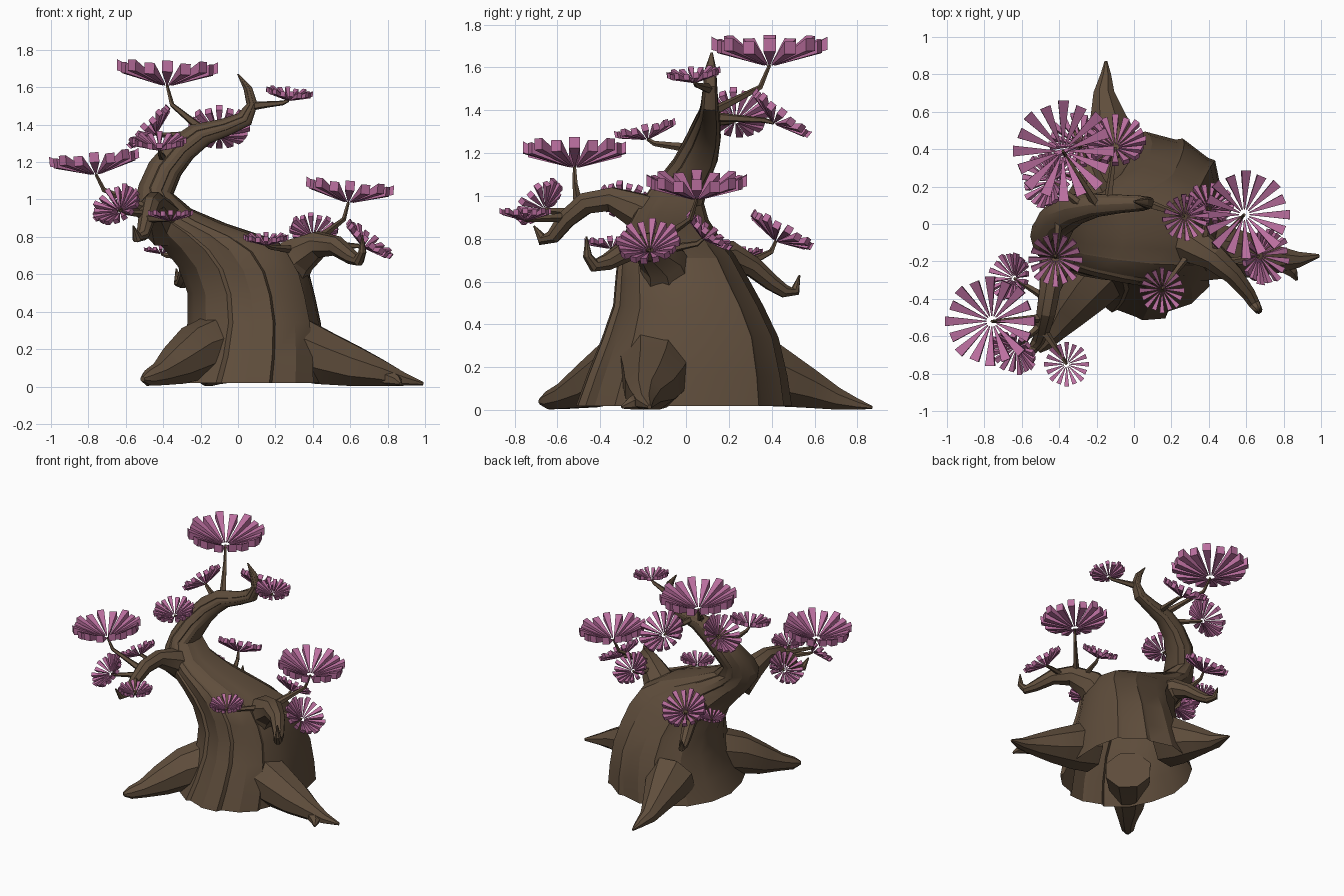
import bpy, bmesh, math
from mathutils import Vector, Matrix


def material(name, rgb):
    m = bpy.data.materials.new(name)
    m.diffuse_color = (*rgb, 1)
    return m


BARK = material("brown bark", (0.115, 0.075, 0.045))
PINK = material("mauve blossom", (0.50, 0.16, 0.35))


def finish(bm, name, mat, smooth=False):
    bmesh.ops.recalc_face_normals(bm, faces=bm.faces)
    me = bpy.data.meshes.new(name)
    bm.to_mesh(me)
    bm.free()
    me.materials.append(mat)
    ob = bpy.data.objects.new(name, me)
    bpy.context.collection.objects.link(ob)
    if smooth:
        bpy.ops.object.select_all(action='DESELECT')
        ob.select_set(True)
        bpy.context.view_layer.objects.active = ob
        bpy.ops.object.shade_smooth_by_angle(angle=math.radians(24))
    return ob


def loft(name, rings, mat, smooth=True, cap_start=True):
    bm = bmesh.new()
    loops = [[bm.verts.new(p) for p in ring] for ring in rings]
    n = len(loops[0])
    for a, b in zip(loops, loops[1:]):
        for i in range(n):
            j = (i + 1) % n
            bm.faces.new((a[i], a[j], b[j], b[i]))
    if cap_start:
        bm.faces.new(loops[0])
    bm.faces.new(loops[-1])
    return finish(bm, name, mat, smooth)


def tube(name, path, sides=8, smooth=True):
    """Tapered tube through (x, y, z, radius), kept above the ground."""
    pts = [Vector(p[:3]) for p in path]
    side, rings = None, []
    for k, p in enumerate(pts):
        t = (pts[min(k + 1, len(pts) - 1)] - pts[max(k - 1, 0)]).normalized()
        if side is None:
            side = t.cross(Vector((0, 0, 1)))
            if side.length < 0.05:
                side = Vector((1, 0, 0))
        side = (side - t * side.dot(t)).normalized()
        up = side.cross(t)
        r = path[k][3]
        ring = []
        for i in range(sides):
            a = math.tau * (i + 0.5) / sides
            q = p + r * (side * math.cos(a) + up * math.sin(a))
            q.z = max(q.z, 0.004)
            ring.append(q)
        rings.append(ring)
    return loft(name, rings, BARK, smooth)


# Trunk: tilted rings given by left end (x, z), right end (x, z) and y range
ROWS = [(-.38, .02, .47, .02, -.50, .48), (-.32, .16, .46, .16, -.45, .46),
        (-.27, .34, .44, .34, -.38, .42), (-.27, .50, .41, .48, -.33, .35),
        (-.32, .64, .38, .60, -.32, .28), (-.40, .74, .32, .71, -.31, .22),
        (-.48, .83, .18, .79, -.29, .15), (-.54, .91, -.06, .87, -.25, .10),
        (-.555, .98, -.25, .95, -.21, .08), (-.53, 1.08, -.345, 1.03, -.15, .10),
        (-.475, 1.20, -.305, 1.13, -.06, .145), (-.37, 1.32, -.24, 1.22, .00, .16),
        (-.25, 1.40, -.15, 1.30, .04, .16), (-.09, 1.43, -.04, 1.345, .06, .155),
        (.00, 1.46, .07, 1.40, .07, .15), (.045, 1.51, .105, 1.51, .08, .145),
        (.03, 1.59, .075, 1.60, .09, .14), (-.005, 1.67, .005, 1.67, .115, .125)]
# Stepped bark planks: (angle in degrees, radius factor); back right is squarer
PLANKS = [(0, 1.0), (18, 1.06), (38, 1.16), (42, 1.11), (62, 1.08), (66, 1.03), (88, 1.03), (106, 1.0),
          (110, .96), (135, 1.0), (158, 1.0), (180, 1.0), (203, .98), (225, 1.02), (248, 1.02),
          (251, .97), (266, 1.0), (270, 1.03), (286, 1.05), (289, .99), (306, 1.05), (322, 1.07),
          (325, 1.02), (343, 1.02)]
rings = []
for xl, zl, xr, zr, y0, y1 in ROWS:
    ring = []
    for deg, f in PLANKS:
        c, s = math.cos(math.radians(deg)) * f, math.sin(math.radians(deg)) * f
        ring.append(((xl + xr) / 2 + (xr - xl) / 2 * c, (y0 + y1) / 2 + (y1 - y0) / 2 * s,
                     (zl + zr) / 2 + (zr - zl) / 2 * c))
    rings.append(ring)
loft("trunk", rings, BARK, cap_start=False)

# Roots
tube("root_right", [(.32, -.14, .20, .18), (.46, -.15, .15, .155), (.62, -.17, .10, .125),
                    (.76, -.19, .07, .08), (.88, -.19, .035, .045), (.99, -.17, .015, .01)])
tube("root_right_fork", [(.78, -.20, .05, .055), (.85, -.26, .03, .03), (.87, -.30, .015, .008)], 6)
tube("root_front_left", [(-.13, -.22, .21, .17), (-.23, -.33, .18, .15), (-.34, -.46, .11, .11),
                         (-.42, -.57, .065, .065), (-.48, -.64, .045, .045), (-.51, -.68, .04, .015)])
tube("root_back", [(-.09, .30, .20, .18), (-.11, .42, .15, .15), (-.14, .57, .10, .10),
                   (-.16, .70, .05, .06), (-.15, .80, .025, .03), (-.15, .87, .012, .008)])

# Hooked main branches
tube("branch_right", [(.22, -.08, .58, .15), (.32, -.11, .70, .11), (.43, -.18, .76, .075),
                      (.53, -.27, .75, .055), (.61, -.37, .69, .04), (.645, -.43, .675, .032),
                      (.665, -.46, .72, .022), (.665, -.465, .81, .004)])
tube("branch_front_left", [(-.38, -.10, .86, .13), (-.42, -.22, .93, .09), (-.45, -.35, .985, .06),
                           (-.47, -.47, .965, .055), (-.49, -.56, .89, .045), (-.51, -.62, .81, .035),
                           (-.54, -.67, .795, .028), (-.56, -.71, .86, .004)])
tube("branch_back", [(-.18, .10, .68, .12), (-.22, .21, .72, .075), (-.25, .31, .67, .05),
                     (-.28, .40, .595, .04), (-.30, .46, .555, .032), (-.32, .51, .555, .024),
                     (-.33, .53, .63, .004)])


def blossom(name, apex, normal, r):
    """Shallow bowl of separate wedge petals."""
    bm = bmesh.new()
    rot = Vector(normal).normalized().to_track_quat('Z', 'Y').to_matrix().to_4x4()
    n = 16
    for k in range(n):
        drop = .05 * (k % 2)
        length = 1 - .06 * (k % 2)
        v = []
        for rad, half, lo, hi in ((.12, .012, .0, .03), (length, .108, .27 - drop, .49 - drop)):
            for s, z in ((-half, lo), (half, lo), (half, hi), (-half, hi)):
                v.append(bm.verts.new(Matrix.Rotation(math.tau * k / n, 3, 'Z')
                                      @ Vector((rad * r, s * r, z * r))))
        for f in ((0, 1, 2, 3), (4, 5, 6, 7), (0, 1, 5, 4), (1, 2, 6, 5), (2, 3, 7, 6), (3, 0, 4, 7)):
            bm.faces.new([v[i] for i in f])
    bm.transform(Matrix.Translation(apex) @ rot)
    finish(bm, name, PINK)


# Blossoms on twigs: apex, facing, radius, twig start
BLOSSOMS = [
    ((-.38, .39, 1.61), (.03, 0, 1), .27, (-.20, .10, 1.38)),
    ((-.76, -.52, 1.135), (-.1, 0, 1), .24, (-.48, -.50, .95)),
    ((.59, .05, .985), (.1, 0, 1), .235, (.42, -.14, .78)),
    ((-.10, .41, 1.34), (0, .6, .75), .165, (-.14, .11, 1.37)),
    ((-.44, .23, 1.35), (-.7, .1, .7), .15, (-.28, .10, 1.34)),
    ((-.42, -.18, 1.265), (0, -.22, 1), .145, (-.40, .04, 1.22)),
    ((.27, .04, 1.53), (.12, -.1, 1), .125, (.07, .11, 1.50)),
    ((-.63, -.66, .94), (-.4, -.6, .65), .135, (-.49, -.53, .92)),
    ((-.64, -.29, .94), (-.6, .2, .75), .13, (-.46, -.40, .97)),
    ((-.36, -.75, .885), (0, 0, 1), .12, (-.49, -.56, .90)),
    ((.40, .08, .80), (.1, .6, .75), .13, (.37, -.10, .75)),
    ((.67, -.17, .745), (.55, -.1, .7), .15, (.48, -.21, .76)),
    ((.15, -.35, .755), (0, -.1, 1), .12, (.31, -.14, .73)),
    ((-.29, .42, .79), (-.1, .5, .9), .16, (-.24, .28, .68)),
    ((-.41, .27, .71), (-.1, 0, 1), .09, (-.23, .25, .69)),
]
for i, (apex, normal, r, start) in enumerate(BLOSSOMS):
    a, s = Vector(apex), Vector(start)
    knee = s.lerp(a, .85)
    knee.z = s.z + (a.z - s.z) * .55
    tube(f"twig_{i + 1}", [(*s, .026), (*s.lerp(knee, .5), .018), (*knee, .013), (*a, .008)], 5, False)
    blossom(f"blossom_{i + 1}", a, normal, r)
